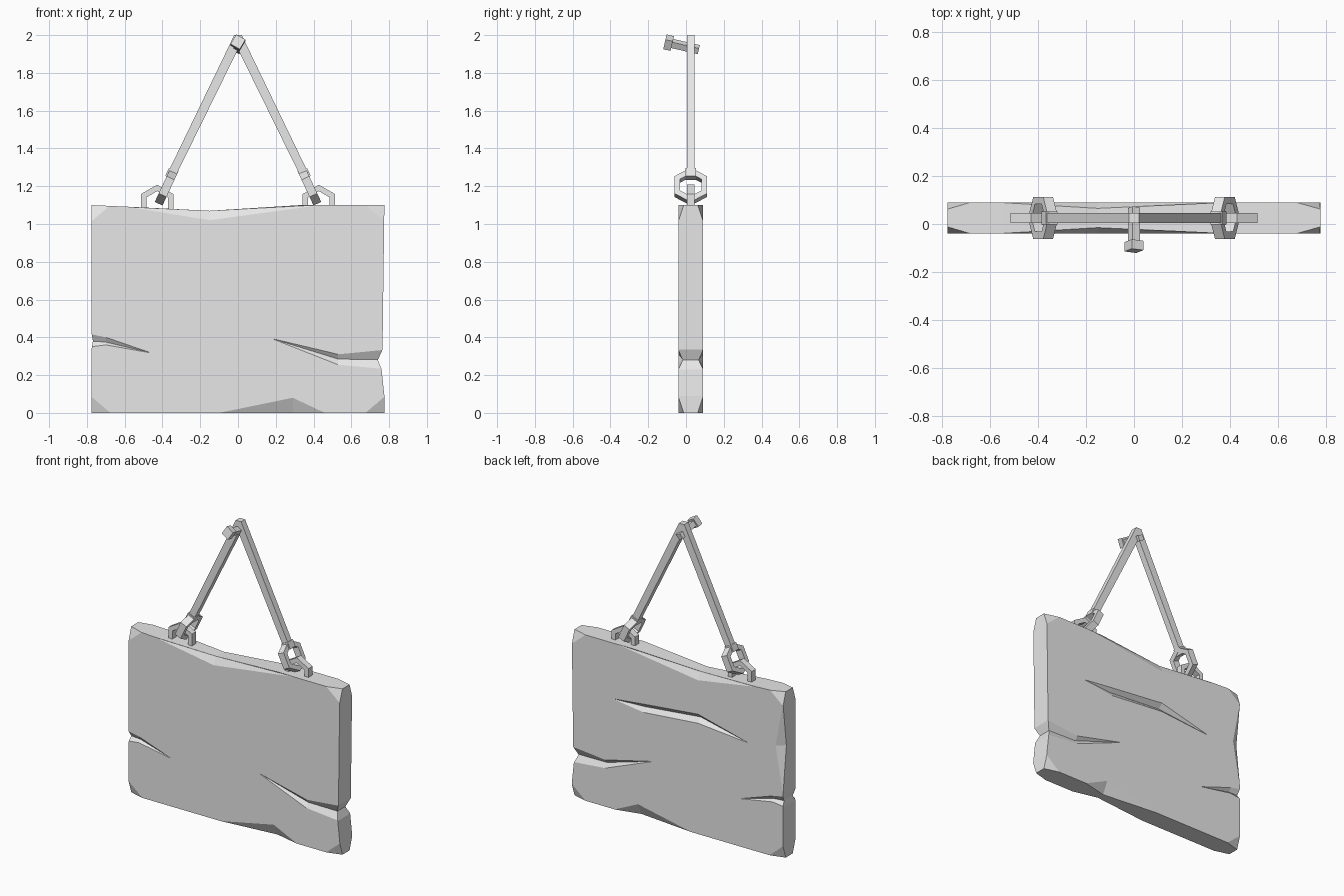
import bpy, bmesh, math
from mathutils import Vector, Matrix

cube = bpy.data.objects.get("Cube")
if cube:
    bpy.data.objects.remove(cube, do_unlink=True)

grey = bpy.data.materials.new("weathered_grey")
grey.use_nodes = True
grey.diffuse_color = (0.8, 0.8, 0.8, 1)
grey.node_tree.nodes["Principled BSDF"].inputs["Base Color"].default_value = (0.8, 0.8, 0.8, 1)

FRONT, BACK = -0.04, 0.09
MID = (FRONT + BACK) / 2
W, H = 0.775, 1.10


def finish(name, bm):
    bmesh.ops.recalc_face_normals(bm, faces=bm.faces[:])
    me = bpy.data.meshes.new(name)
    bm.to_mesh(me)
    bm.free()
    me.materials.append(grey)
    ob = bpy.data.objects.new(name, me)
    bpy.context.collection.objects.link(ob)
    return ob


def loft(name, rings, closed=False):
    """Skin a row of equal-length point rings into a solid."""
    bm = bmesh.new()
    vs = [[bm.verts.new(p) for p in r] for r in rings]
    n = len(vs[0])
    pairs = list(zip(vs, vs[1:])) + ([(vs[-1], vs[0])] if closed else [])
    for a, b in pairs:
        for i in range(n):
            j = (i + 1) % n
            bm.faces.new((a[i], a[j], b[j], b[i]))
    if not closed:
        bm.faces.new(vs[0])
        bm.faces.new(vs[-1])
    return finish(name, bm)


def prism(name, outline, y0, y1):
    return loft(name, [[(x, y, z) for x, z in outline] for y in (y0, y1)])


def carve(target, cutter):
    mod = target.modifiers.new("carve", "BOOLEAN")
    mod.object, mod.solver, mod.operation = cutter, "EXACT", "DIFFERENCE"
    bpy.context.view_layer.objects.active = target
    bpy.ops.object.modifier_apply(modifier=mod.name)
    bpy.data.objects.remove(cutter, do_unlink=True)


def chip(target, points):
    """Remove the convex wedge spanned by the points."""
    bm = bmesh.new()
    for p in points:
        bm.verts.new(p)
    bmesh.ops.convex_hull(bm, input=bm.verts[:])
    carve(target, finish("chip_cutter", bm))


def groove(target, stations, side):
    """V groove in a face; stations are x, upper z, valley z, lower z, depth."""
    face = FRONT if side < 0 else BACK
    rings = []
    for x, up, mid, low, d in stations:
        out = face + side * 0.05
        rings.append([(x, out, up), (x, face, up), (x, face - side * d, mid),
                      (x, face, low), (x, out, low)])
    carve(target, loft("groove_cutter", rings))


# Slab with a dipped top and a notch in one end
slab = prism("slab", [(-W, 0), (W, 0), (W, 0.09), (0.76, 0.23), (0.74, 0.28), (0.765, 0.335),
                      (W, H), (0.33, H), (-0.15, 1.07), (-0.55, 1.09), (-W, H),
                      (-W, 0.42), (-0.768, 0.38), (-W, 0.34)], FRONT, BACK)

for side in (-1, 1):
    face = FRONT if side < 0 else BACK

    def at(x, depth, z):
        return (x, face - side * depth, z)

    # Cracks running in from both ends
    groove(slab, [(0.19, 0.391, 0.39, 0.389, 0.001), (0.53, 0.31, 0.285, 0.255, 0.02),
                  (0.82, 0.338, 0.28, 0.228, 0.025)], side)
    groove(slab, [(-0.47, 0.321, 0.32, 0.319, 0.001), (-0.70, 0.40, 0.375, 0.36, 0.018),
                  (-0.82, 0.425, 0.382, 0.345, 0.022)], side)
    # Worn top and bottom edges
    chip(slab, [at(-0.58, 0, 1.09), at(0.45, 0, 1.102), at(-0.15, 0, 1.02),
                at(-0.15, 0.025, 1.07), at(-0.15, -0.05, 1.2)])
    chip(slab, [at(-0.10, 0, 0), at(0.46, 0, 0), at(0.29, 0, 0.08),
                at(0.29, 0.04, 0), at(0.29, -0.05, -0.1)])
    # Chipped corners
    for sx in (-1, 1):
        for z, sz in ((0, 1), (H, -1)):
            chip(slab, [at(sx * (W - 0.10), 0, z), at(sx * W, 0.028, z),
                        at(sx * W, 0, z + sz * 0.085),
                        at(sx * (W + 0.1), -0.05, z - sz * 0.1)])

# Long crack and worn upright edge on the back
groove(slab, [(-0.51, 0.706, 0.705, 0.704, 0.001), (-0.15, 0.795, 0.765, 0.735, 0.03),
              (0.25, 0.755, 0.73, 0.70, 0.02), (0.47, 0.731, 0.73, 0.729, 0.001)], 1)
chip(slab, [(-W, BACK, 1.03), (-W, BACK, 0.43), (-0.72, BACK, 0.74),
            (-W, BACK - 0.035, 0.74), (-0.85, BACK + 0.07, 0.74)])

# Bent hanging strap
half = [(0.02, 2.0), (0.372, 1.27), (0.332, 1.25)]
prism("hanging_strap", half + [(0, 1.925)] + [(-x, z) for x, z in reversed(half)],
      MID - 0.021, MID + 0.021)


def block(name, size, matrix):
    bm = bmesh.new()
    bmesh.ops.create_cube(bm, size=1)
    bmesh.ops.transform(bm, verts=bm.verts[:], matrix=matrix @ Matrix.Diagonal((*size, 1)))
    return finish(name, bm)


def hex_ring(name, outer, inner, thick, matrix):
    """Six-sided ring about the local y axis with a point at the top."""
    rings = []
    for i in range(6):
        a = math.radians(60 * i + 90)
        c, s = math.cos(a), math.sin(a)
        rings.append([matrix @ Vector((r * c, y, r * s)) for r, y in
                      ((outer, -thick / 2), (outer, thick / 2),
                       (inner, thick / 2), (inner, -thick / 2))])
    return loft(name, rings, closed=True)


# Strap collars, chain links and the eyes set in the slab
for sx, word in ((1, "left"), (-1, "right")):
    tilt = Matrix.Rotation(-sx * math.radians(25), 4, "Y")
    block(word + "_collar", (0.052, 0.056, 0.045),
          Matrix.Translation((sx * 0.352, MID, 1.264)) @ tilt)
    hex_ring(word + "_link", 0.1, 0.066, 0.045,
             Matrix.Translation((sx * 0.378, MID, 1.198)) @ tilt @ Matrix.Rotation(math.pi / 2, 4, "Z"))
    hex_ring(word + "_eye", 0.1, 0.066, 0.042, Matrix.Translation((sx * 0.428, MID, 1.108)))

# Nail through the top of the strap
nail = (Matrix.Translation((0, -0.092, 1.96)) @ Matrix.Rotation(math.radians(-13), 4, "X")
        @ Matrix.Rotation(math.radians(30), 4, "Y"))
block("nail_head", (0.056, 0.04, 0.06), nail)
block("nail_shaft", (0.036, 0.16, 0.036), nail @ Matrix.Translation((0, 0.084, 0)))
